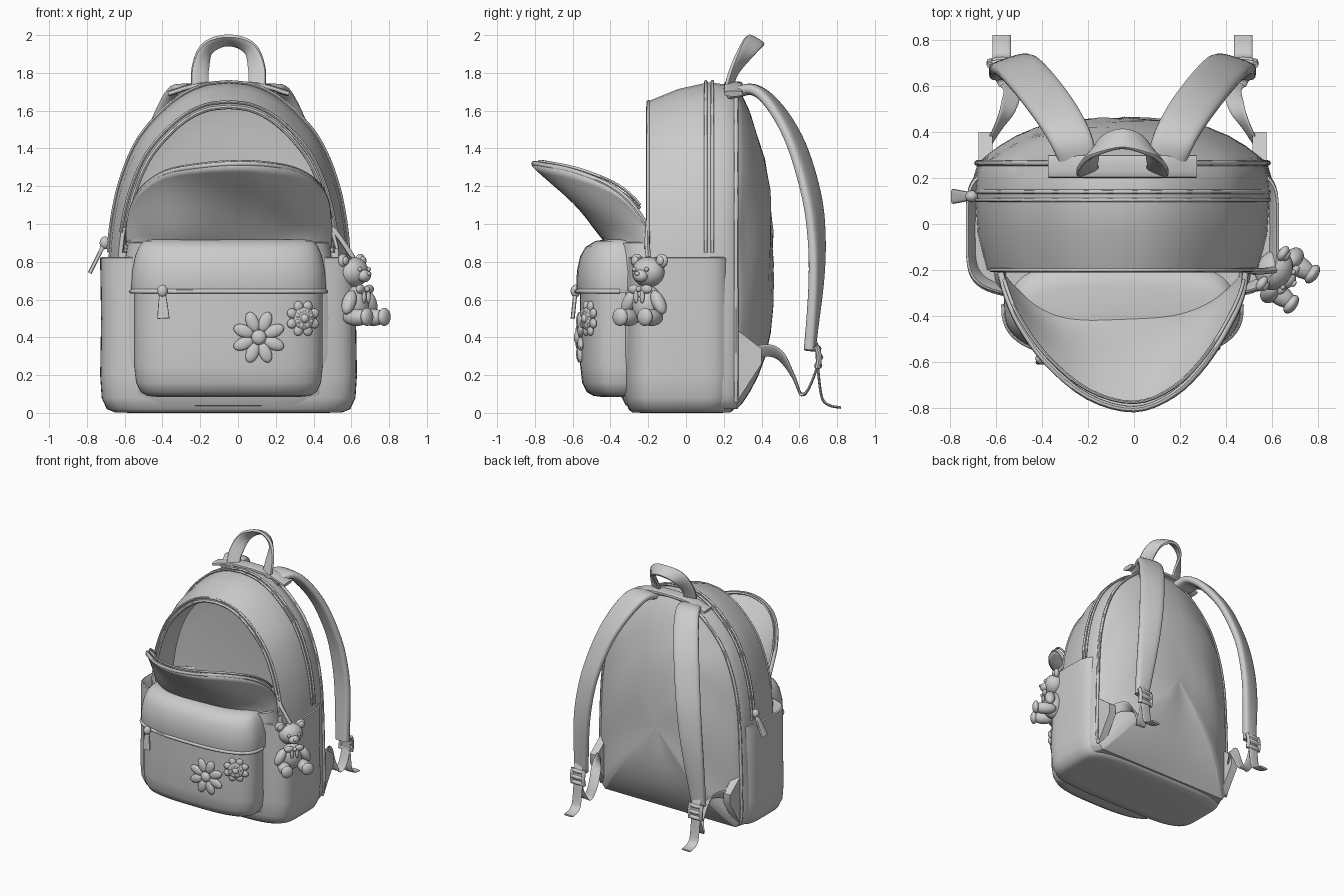
import bpy, bmesh, math
from mathutils import Vector, Matrix

if "Cube" in bpy.data.objects:
    bpy.data.objects.remove(bpy.data.objects["Cube"])

CX = -0.05  # the bag's own centre line (the charm widens it on the right)


def make(name, verts, faces):
    me = bpy.data.meshes.new(name)
    me.from_pydata([tuple(v) for v in verts], [], faces)
    bm = bmesh.new()
    bm.from_mesh(me)
    bmesh.ops.recalc_face_normals(bm, faces=bm.faces)
    bm.to_mesh(me)
    bm.free()
    ob = bpy.data.objects.new(name, me)
    bpy.context.collection.objects.link(ob)
    return ob


def loft(name, rings):
    n = len(rings[0])
    verts = [v for r in rings for v in r]
    faces = [(i * n + j, i * n + (j + 1) % n, (i + 1) * n + (j + 1) % n, (i + 1) * n + j)
             for i in range(len(rings) - 1) for j in range(n)]
    faces += [tuple(range(n)), tuple(range(len(verts) - n, len(verts)))]
    return make(name, verts, faces)


def spline(pts, n=6):
    p = [Vector(q) for q in pts]
    p = [2 * p[0] - p[1]] + p + [2 * p[-1] - p[-2]]
    out = []
    for i in range(1, len(p) - 2):
        a, b, c, d = p[i - 1:i + 3]
        for k in range(n):
            t = k / n
            out.append(0.5 * (2 * b + (c - a) * t + (2 * a - 5 * b + 4 * c - d) * t * t
                              + (3 * b - a - 3 * c + d) * t ** 3))
    return out + [p[-2]]


def oval(e, n=48):
    """Unit superellipse: e=2 is round, larger is boxier."""
    f = lambda c: math.copysign(abs(c) ** (2 / e), c)
    return [(f(math.cos(2 * math.pi * i / n)), f(math.sin(2 * math.pi * i / n))) for i in range(n)]


def ribbon(name, pts, dirs, widths, thick, n=6, e=3, sides=14):
    """Band swept along a path; dirs is the width direction at each point."""
    P = spline(pts, n)
    D = spline(dirs, n) if isinstance(dirs, list) else [Vector(dirs)] * len(P)
    W = spline([(w, 0, 0) for w in widths], n) if isinstance(widths, list) else [Vector((widths, 0, 0))] * len(P)
    rings = []
    for i, p in enumerate(P):
        t = (P[min(i + 1, len(P) - 1)] - P[max(i - 1, 0)]).normalized()
        d = (D[i] - t * D[i].dot(t)).normalized()
        u = t.cross(d)
        rings.append([p + d * a * W[i].x / 2 + u * b * thick / 2 for a, b in oval(e, sides)])
    return loft(name, rings)


def tube(name, pts, r, d=(0, 1, 0), n=1):
    return ribbon(name, pts, d, 2 * r, 2 * r, n, 2, 8)


def stack(name, levels, cy, e):
    """Loft of horizontal rounded sections (z, half width, half depth)."""
    return loft(name, [[(CX + a * hw, cy + b * hd, z) for a, b in oval(e, 64)] for z, hw, hd in levels])


def blobs(name, mats):
    bm = bmesh.new()
    for m in mats:
        bmesh.ops.create_uvsphere(bm, u_segments=18, v_segments=10, radius=1, matrix=m)
    me = bpy.data.meshes.new(name)
    bm.to_mesh(me)
    bm.free()
    ob = bpy.data.objects.new(name, me)
    bpy.context.collection.objects.link(ob)


def egg(loc, size, rot=None):
    return Matrix.Translation(loc) @ (rot or Matrix()) @ Matrix.Diagonal((*size, 1))


HALF = spline([(0, 0, 0), (.8, 0, 0), (.95, 0, .02), (1, 0, .07), (1, 0, .2), (.98, 0, .45), (.95, 0, .58),
               (.88, 0, .7), (.76, 0, .81), (.6, 0, .89), (.4, 0, .955), (.2, 0, .99), (0, 0, 1)], 5)
OUT = HALF + [Vector((-p.x, 0, p.z)) for p in HALF[-2:0:-1]]


def arch(hw, h, y, floor=0.02):
    return [Vector((CX + p.x * hw, y, max(p.z * h, floor))) for p in OUT]


def arch_line(hw, h, y, low):
    return [p for p in arch(hw, h, y) if p.z > low]


# Main body: bulging back panel, sides, and the hollow front compartment
mid = Vector((CX, 0, .75))
rings = []
for r in (.03, .25, .45, .62, .76, .87, .95):
    rings.append([Vector((mid.x + (p.x - mid.x) * r,
                          .27 + .19 * (1 - r ** 3) + .006 * math.sin(9 * p.z * r + 5 * p.x),
                          mid.z + (p.z - mid.z) * r)) for p in arch(.62, 1.72, 0)])
for hw, h, y in ((.625, 1.725, .27), (.645, 1.74, .2), (.65, 1.75, .12), (.64, 1.715, -.04), (.6, 1.65, -.2)):
    rings.append(arch(hw, h, y))
rings += [arch(.58, 1.625, -.2, .85), arch(.575, 1.62, -.18, .85), arch(.57, 1.61, .03, .85), arch(.5, 1.5, .05, .87)]
loft("main_body", rings)

# Piping, zip rails and opening rim
for nm, hw, h, y, r, low in (("back_piping", .63, 1.73, .265, .012, .05), ("zip_rail_back", .652, 1.754, .14, .009, .8),
                             ("zip_rail_front", .652, 1.754, .105, .009, .8), ("opening_rim", .6, 1.648, -.2, .009, .95),
                             ("opening_zip", .575, 1.62, -.2, .011, .95)):
    tube(nm, arch_line(hw, h, y, low), r)

# Base with open-topped side pockets, and the front compartment
stack("side_pockets", [(0, .5, .2), (.002, .6, .26), (.02, .645, .28), (.08, .672, .298), (.2, .68, .305),
                       (.5, .675, .3), (.8, .68, .295), (.82, .68, .295), (.825, .67, .287), (.81, .66, .28),
                       (.74, .64, .26)], -.025, 5)
stack("front_compartment", [(.03, .48, .13), (.04, .53, .17), (.1, .58, .2), (.3, .6, .21), (.6, .58, .22),
                            (.8, .55, .235), (.9, .535, .235), (.905, .52, .225), (.86, .51, .21)], -.15, 3.5)

# Open flap hanging forward, with its zip edge
edge = spline([(-.58, -.2, .98), (-.555, -.3, 1.1), (-.5, -.43, 1.19), (-.38, -.6, 1.27), (-.2, -.75, 1.305),
               (0, -.805, 1.32), (.17, -.74, 1.31), (.31, -.6, 1.28), (.42, -.42, 1.21), (.47, -.3, 1.12),
               (.485, -.2, .98)], 4)
N, V, fv = len(edge), 14, []
for j in range(V + 1):
    v = j / V
    for i, q in enumerate(edge):
        u = 2 * i / (N - 1) - 1
        root = Vector((CX + .53 * u, -.2 - .18 * (1 - u ** 4), .88))
        p = root.lerp(q, v)
        s = v * (1 - v) * 4
        p.z += s * (.03 * math.sin(4 * u + 3 * v) + .06 * u * u * (1 - u ** 4) - .015)
        p.y += s * .015 * math.sin(7 * u + 2)
        fv.append(p)
flap = make("open_flap", fv, [(j * N + i, j * N + i + 1, (j + 1) * N + i + 1, (j + 1) * N + i)
                              for j in range(V) for i in range(N - 1)])
flap.modifiers.new("thickness", 'SOLIDIFY').thickness = .018
tube("flap_zip_edge", edge, .014, (0, 0.3, 1))
tube("flap_piping", [p + Vector((0, .03, .012)) for p in edge[3:-3]], .008, (0, .3, 1))

# Front pocket with its overhanging hood
PY, PE, PD = -.35, 2.8, .21
stack("front_pocket", [(.085, .38, .1), (.09, .43, .14), (.11, .465, .175), (.16, .49, .2), (.25, .5, PD),
                       (.45, .5, PD), (.64, .5, PD)], PY, PE)
stack("pocket_hood", [(.64, .49, .2), (.635, .512, .224), (.66, .516, .23), (.75, .512, .228), (.83, .495, .21),
                      (.88, .475, .18), (.91, .45, .13), (.918, .4, .08)], PY, PE)
lip = [(CX + a * .515, PY + b * .23, .643) for a, b in oval(PE, 64) if b < .1]
tube("hood_lip", sorted(lip), .012, (0, 0, 1))


# Flower patches lying on the curved pocket front
def on_pocket(x, z):
    f = lambda q: PY - PD * (1 - abs((q - CX) / .5) ** PE) ** (1 / PE)
    yaw = math.atan((f(x + .02) - f(x - .02)) / .04)
    return Matrix.Translation((x, f(x) - .005, z)) @ Matrix.Rotation(yaw, 4, 'Z')


def petals(m, r, size, n=8):
    return [m @ Matrix.Rotation(2 * math.pi * (i + .5) / n, 4, 'Y') @ egg((r, 0, 0), size) for i in range(n)]


m = on_pocket(.11, .4)
blobs("large_daisy", petals(m, .088, (.056, .018, .033)) + [m @ egg((0, -.008, 0), (.04, .024, .04))])
m = on_pocket(.345, .5)
blobs("small_flower", petals(m, .068, (.03, .016, .026)) + petals(m @ Matrix.Translation((0, -.012, 0)), .04, (.016, .012, .014))
      + [m @ egg((0, -.01, 0), (.06, .014, .06)), m @ egg((0, -.02, 0), (.024, .02, .024))])

# Zip pulls
for nm, top, bot, d in (("pocket_pull", (-.4, -.585, .645), (-.395, -.6, .5), (1, 0, 0)),
                        ("body_pull", (-.705, .12, .9), (-.785, .12, .74), (0, 1, 0)),
                        ("flap_pull", (.49, -.19, 1.0), (.525, -.19, .87), (0, 1, 0))):
    a, b = Vector(top), Vector(bot)
    blobs(nm + "_slider", [egg(a, (.028, .026, .034))])
    ribbon(nm, [a, a.lerp(b, .35), b], d, [.025, .045, .065], .022, 4, 4)
tube("charm_cord", [(.49, -.2, .99), (.55, -.205, .91), (.61, -.2, .82)], .014, (0, 1, 0), 5)

# Top handle: a tilted band
ribbon("top_handle", [(CX - .15, .22, 1.71), (CX - .15, .26, 1.82), (CX - .11, .33, 1.93), (CX, .37, 1.972),
                      (CX + .11, .33, 1.93), (CX + .15, .26, 1.82), (CX + .15, .22, 1.71)],
       [(1, .3, 0), (.9, .45, -.1), (.5, .8, -.4), (0, .85, -.5), (-.5, .8, -.4), (-.9, .45, -.1), (-1, .3, 0)],
       .1, .03)
ribbon("handle_base", [(CX - .32, .25, 1.69), (CX - .15, .25, 1.735), (CX + .15, .25, 1.735), (CX + .32, .25, 1.69)],
       (0, 1, 0), .1, .03)

# Shoulder straps, buckles and webbing, one per side
for s, side in ((-1, "left"), (1, "right")):
    P = lambda pts: [(CX + s * x, y, z) for x, y, z in pts]
    D = lambda pts: [(s * x, y, z) for x, y, z in pts]
    ribbon(side + "_shoulder_strap",
           P([(.18, .24, 1.69), (.22, .36, 1.71), (.28, .47, 1.62), (.36, .58, 1.43), (.43, .66, 1.17),
              (.47, .69, .95), (.5, .69, .7), (.525, .655, .33)]),
           D([(1, 0, 0), (1, -.1, 0), (1, -.25, 0), (1, -.4, 0), (1, -.45, 0), (1, -.4, 0), (1, -.3, 0), (1, -.1, 0)]),
           [.16, .18, .19, .19, .185, .175, .155, .11], .06, 6, 3.2, 20)
    ribbon(side + "_webbing", P([(.525, .67, .42), (.525, .705, .3), (.525, .655, .14), (.5, .61, .1), (.48, .57, .19),
                                 (.5, .5, .3), (.54, .42, .33), (.6, .31, .29)]),
           D([(1, 0, 0)] * 4 + [(1, .1, .2), (.8, .2, .6), (.4, .2, .9), (0, .2, 1)]), .075, .014)
    ribbon(side + "_webbing_tail", P([(.525, .69, .36), (.525, .7, .22), (.525, .72, .08), (.525, .76, .04), (.525, .82, .028)]),
           (1, 0, 0), .08, .014)
    for k, (y, z) in enumerate(((.69, .34), (.7, .295), (.695, .25))):
        tube(f"{side}_buckle_bar_{k}", P([(.47, y, z), (.525, y + .01, z), (.58, y, z)]), .017, (0, 1, 0), 2)
    for x in (.475, .575):
        tube(f"{side}_buckle_side_{x}", P([(x, .69, .355), (x, .705, .295), (x, .695, .235)]), .015, (1, 0, 0), 2)
    # Triangular gusset that holds the webbing
    tri = [(.27, .44), (.27, .06), (.4, .26), (.4, .34)]
    make(side + "_strap_gusset", P([(x, y, z) for x in (.565, .625) for y, z in tri]),
         [(0, 1, 2, 3), (4, 5, 6, 7)] + [(i, (i + 1) % 4, (i + 1) % 4 + 4, i + 4) for i in range(4)])

# Teddy charm, facing outward and slightly forward
B = Matrix.Translation((.61, -.2, 0)) @ Matrix.Rotation(math.radians(-35), 4, 'Z')
pair = lambda f, l, z, size: [B @ egg((f, k * l, z), size) for k in (-1, 1)]
tilt = [B @ egg((.04, k * .095, .585), (.038, .036, .07), Matrix.Rotation(k * .5, 4, 'X')) for k in (-1, 1)]
blobs("bear_head", [B @ egg((0, 0, .745), (.078, .092, .08)), B @ egg((.07, 0, .725), (.035, .042, .034))])
blobs("bear_ears", pair(-.01, .08, .805, (.022, .037, .037)) + pair(.008, .08, .805, (.014, .024, .024)))
blobs("bear_face", pair(.072, .04, .76, (.012, .012, .012)) + [B @ egg((.103, 0, .737), (.01, .016, .011))])
blobs("bear_body", [B @ egg((.005, 0, .57), (.078, .085, .105))])
blobs("bear_arms", tilt)
blobs("bear_legs", pair(.075, .075, .505, (.085, .045, .045)) + pair(.145, .08, .508, (.026, .046, .048)))
blobs("bear_bow", pair(.075, .04, .655, (.018, .036, .024)) + pair(.085, .02, .615, (.01, .014, .035))
      + [B @ egg((.088, 0, .655), (.016, .015, .016))])

# Smooth shading with crisp seams
bpy.ops.object.select_all(action='SELECT')
bpy.context.view_layer.objects.active = flap
bpy.ops.object.shade_smooth_by_angle(angle=math.radians(45))
